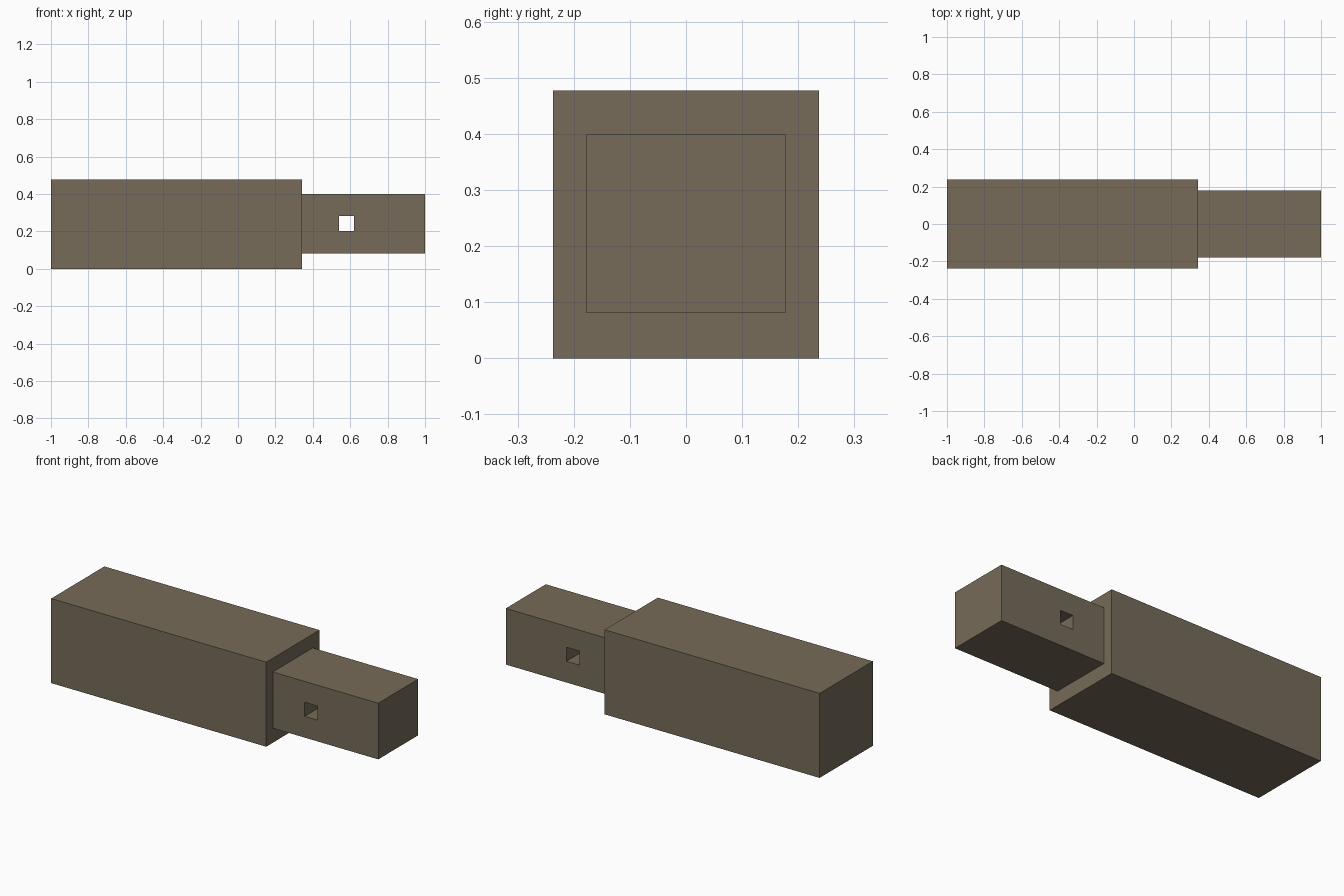
import bpy

if "Cube" in bpy.data.objects:
    bpy.data.objects.remove(bpy.data.objects["Cube"])

# Single flat colour
wood = bpy.data.materials.new("grey_brown_wood")
wood.diffuse_color = (0.181, 0.147, 0.100, 1)
wood.use_nodes = True
wood.node_tree.nodes["Principled BSDF"].inputs["Base Color"].default_value = wood.diffuse_color


def box(name, lo, hi):
    """Box between two opposite corners."""
    centre = [(a + b) / 2 for a, b in zip(lo, hi)]
    bpy.ops.mesh.primitive_cube_add(size=1, location=centre)
    ob = bpy.context.object
    ob.name = name
    ob.scale = [b - a for a, b in zip(lo, hi)]
    bpy.ops.object.transform_apply(location=False, rotation=False, scale=True)
    ob.data.materials.append(wood)
    return ob


# Thick beam
beam = box("beam", (-1, -0.237, 0), (0.342, 0.237, 0.477))

# Narrower tenon at the end of the beam
tenon = box("tenon", (0.342, -0.178, 0.082), (1, 0.178, 0.399))

# Square peg hole straight through the tenon
cutter = box("peg_hole_cutter", (0.541, -0.3, 0.202), (0.621, 0.3, 0.281))
cut = tenon.modifiers.new("peg_hole", "BOOLEAN")
cut.operation = "DIFFERENCE"
cut.solver = "EXACT"
cut.object = cutter
bpy.context.view_layer.objects.active = tenon
bpy.ops.object.modifier_apply(modifier=cut.name)
bpy.data.objects.remove(cutter)
